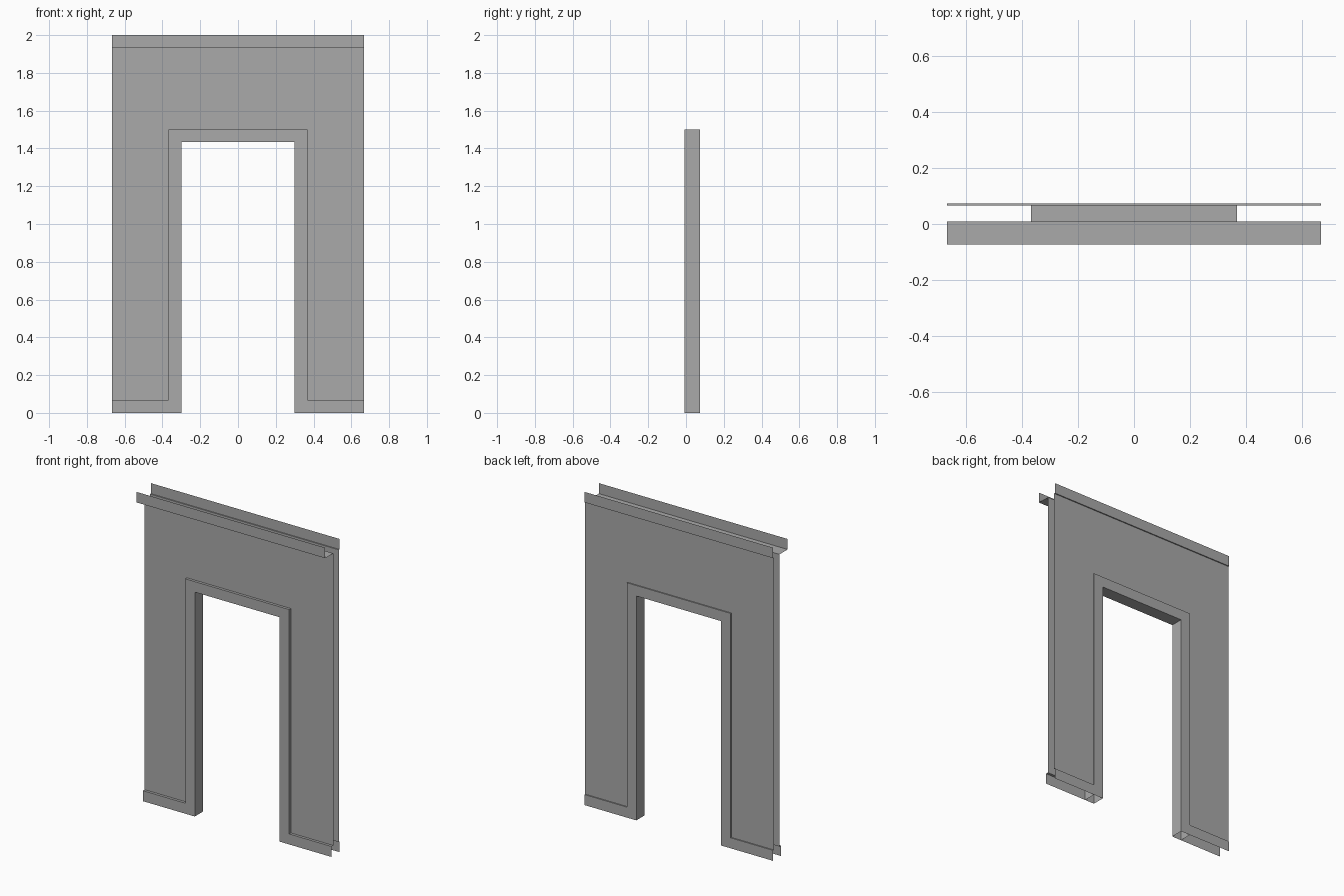
import bpy
import bmesh
from mathutils import Vector

cube = bpy.data.objects.get("Cube")
if cube:
    bpy.data.objects.remove(cube, do_unlink=True)

# Main dimensions
W, H, T = 0.667, 2.0, 0.067        # half width, height, trim width
DOOR, HEAD = 0.30, 1.433           # half width and height of the opening
OUT, TOP = DOOR + T, HEAD + T      # outer edge of the door casing
TRIM_F, TRIM_B = -0.008, 0.073     # faces of the trim
WALL_F, WALL_B = 0.009, 0.066      # faces of the wall skins
CROWN_F = -0.073                   # front of the top channel

grey = bpy.data.materials.new("wall_grey")
grey.use_nodes = True
colour = (0.40, 0.40, 0.40, 1)
grey.diffuse_color = colour
grey.node_tree.nodes["Principled BSDF"].inputs["Base Color"].default_value = colour


def make_object(name, faces):
    """Build one object from lists of corner points."""
    bm = bmesh.new()
    for corners in faces:
        bm.faces.new([bm.verts.new(c) for c in corners])
    bmesh.ops.remove_doubles(bm, verts=bm.verts, dist=0.0001)
    mesh = bpy.data.meshes.new(name)
    bm.to_mesh(mesh)
    bm.free()
    mesh.materials.append(grey)
    obj = bpy.data.objects.new(name, mesh)
    bpy.context.collection.objects.link(obj)


def panel(name, right_half, y, back):
    """Flat upright sheet, mirrored from its right half."""
    pts = right_half + [(-x, z) for x, z in reversed(right_half)]
    if back:
        pts.reverse()
    make_object(name, [[(x, y, z) for x, z in pts]])


def ribbon(name, path, sweep):
    """Open path swept into a thin folded sheet."""
    path, d = [Vector(p) for p in path], Vector(sweep)
    make_object(name, [(a, b, b + d, a + d) for a, b in zip(path, path[1:])])


# Wall skins and flat trim on both sides
skin = [(OUT, TOP), (OUT, T), (W, T), (W, H - T)]
trim = [(DOOR, HEAD), (DOOR, 0), (W, 0), (W, T), (OUT, T), (OUT, TOP)]
for side, wall_y, trim_y, crown_y in (("front", WALL_F, TRIM_F, CROWN_F),
                                      ("back", WALL_B, TRIM_B, TRIM_B)):
    back = side == "back"
    panel(side + "_wall_skin", skin, wall_y, back)
    panel(side + "_trim", trim, trim_y, back)

    # Top channel flange with its ledge
    crown = [(-W, crown_y, H), (-W, crown_y, H - T), (-W, wall_y, H - T)]
    ledge = [wall_y, trim_y]
    if back:
        crown.reverse()
        ledge.reverse()
    ribbon(side + "_top_channel", crown, (2 * W, 0, 0))

    # Upper edge of the baseboards
    for hand, x in (("right", -W), ("left", OUT)):
        ribbon(f"{side}_{hand}_baseboard_ledge",
               [(x, y, T) for y in ledge], (W - OUT, 0, 0))

# Outer and inner sheets of the hollow door casing
for name, w, h, s in (("casing_outer", OUT, TOP, -1), ("casing_lining", DOOR, HEAD, 1)):
    arch = [(s * w, 0), (s * w, h), (-s * w, h), (-s * w, 0)]
    ribbon(name, [(x, TRIM_F, z) for x, z in arch], (0, TRIM_B - TRIM_F, 0))
